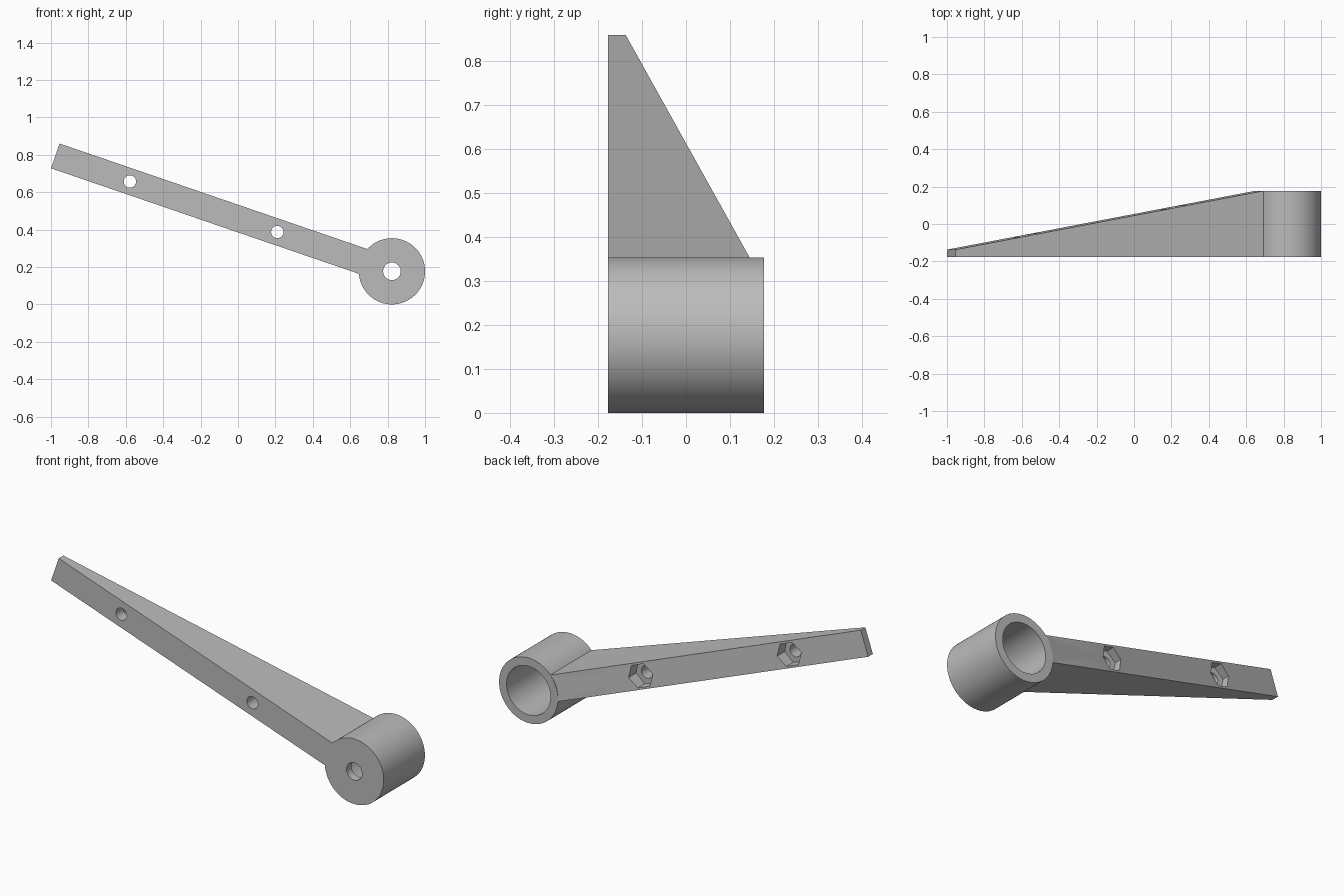
import bpy, bmesh, math
from mathutils import Matrix, Vector

cube = bpy.data.objects.get("Cube")
if cube:
    bpy.data.objects.remove(cube, do_unlink=True)

R = 0.177                                   # hub radius and half depth
HUB = Vector((0.823, 0, R))
TIP = Vector((-0.977, 0, 0.794))            # middle of the arm's free end
LENGTH = (HUB - TIP).length
TILT = math.atan2(TIP.z - HUB.z, HUB.x - TIP.x)
ARM = Matrix.Translation(TIP) @ Matrix.Rotation(TILT, 4, 'Y')
HALF = 0.07                                 # half the arm's width
TAPER = 0.1805                              # rise of the arm's back face

grey = bpy.data.materials.new("grey plastic")
grey.use_nodes = True
colour = (0.5, 0.5, 0.5, 1)
grey.diffuse_color = colour
grey.node_tree.nodes["Principled BSDF"].inputs["Base Color"].default_value = colour


def make(name, bm, helper=False):
    bmesh.ops.recalc_face_normals(bm, faces=bm.faces)
    mesh = bpy.data.meshes.new(name)
    bm.to_mesh(mesh)
    bm.free()
    mesh.materials.append(grey)
    obj = bpy.data.objects.new(name, mesh)
    bpy.context.collection.objects.link(obj)
    obj.hide_render = helper
    return obj


def rod(name, centre, radius, y0, y1, sides=96, turn=0.0, helper=True):
    """Prism along y from y0 to y1, with a corner pointing along x before turning."""
    bm = bmesh.new()
    place = (Matrix.Translation((centre.x, (y0 + y1) / 2, centre.z))
             @ Matrix.Rotation(turn, 4, 'Y') @ Matrix.Rotation(math.pi / 2, 4, 'X')
             @ Matrix.Rotation(math.pi / 2 if sides == 6 else 0, 4, 'Z'))
    bmesh.ops.create_cone(bm, cap_ends=True, segments=sides, radius1=radius,
                          radius2=radius, depth=y1 - y0, matrix=place)
    return make(name, bm, helper)


def boolean(obj, other, operation):
    mod = obj.modifiers.new(operation.lower(), 'BOOLEAN')
    mod.operation, mod.object, mod.solver = operation, other, 'EXACT'
    bpy.context.view_layer.objects.active = obj
    bpy.ops.object.modifier_apply(modifier=mod.name)
    bpy.data.objects.remove(other, do_unlink=True)


# Tapered arm: plan profile extruded across its width
reach = LENGTH - math.sqrt(R * R - HALF * HALF)
plan = [(0, -R), (LENGTH, -R), (LENGTH, R), (reach, R), (0, R - reach * TAPER)]
bm = bmesh.new()
face = bm.faces.new([bm.verts.new((u, y, -HALF)) for u, y in plan])
sweep = bmesh.ops.extrude_face_region(bm, geom=[face])
bmesh.ops.translate(bm, vec=(0, 0, 2 * HALF),
                    verts=[v for v in sweep["geom"] if isinstance(v, bmesh.types.BMVert)])
bm.transform(ARM)
arm = make("arm", bm)

# Screw holes with hexagonal nut pockets in the back
for u in (0.422, 1.255):
    centre = ARM @ Vector((u, 0, 0))
    back = R - (reach - u) * TAPER
    boolean(arm, rod("screw_cutter", centre, 0.033, -0.4, 0.4, 48), 'DIFFERENCE')
    boolean(arm, rod("nut_cutter", centre, 0.068, back - 0.053, 0.4, 6, TILT), 'DIFFERENCE')

# Hub joined to the arm, then bored from the back with a small hole in front
hub = rod("hub_with_arm", HUB, R, -R, R, helper=False)
boolean(hub, arm, 'UNION')
boolean(hub, rod("bore_cutter", HUB, 0.132, -R + 0.044, 0.4), 'DIFFERENCE')
boolean(hub, rod("axle_cutter", HUB, 0.047, -0.4, 0.4, 48), 'DIFFERENCE')

bpy.ops.object.select_all(action='DESELECT')
hub.select_set(True)
bpy.context.view_layer.objects.active = hub
bpy.ops.object.shade_smooth_by_angle(angle=math.radians(30))
